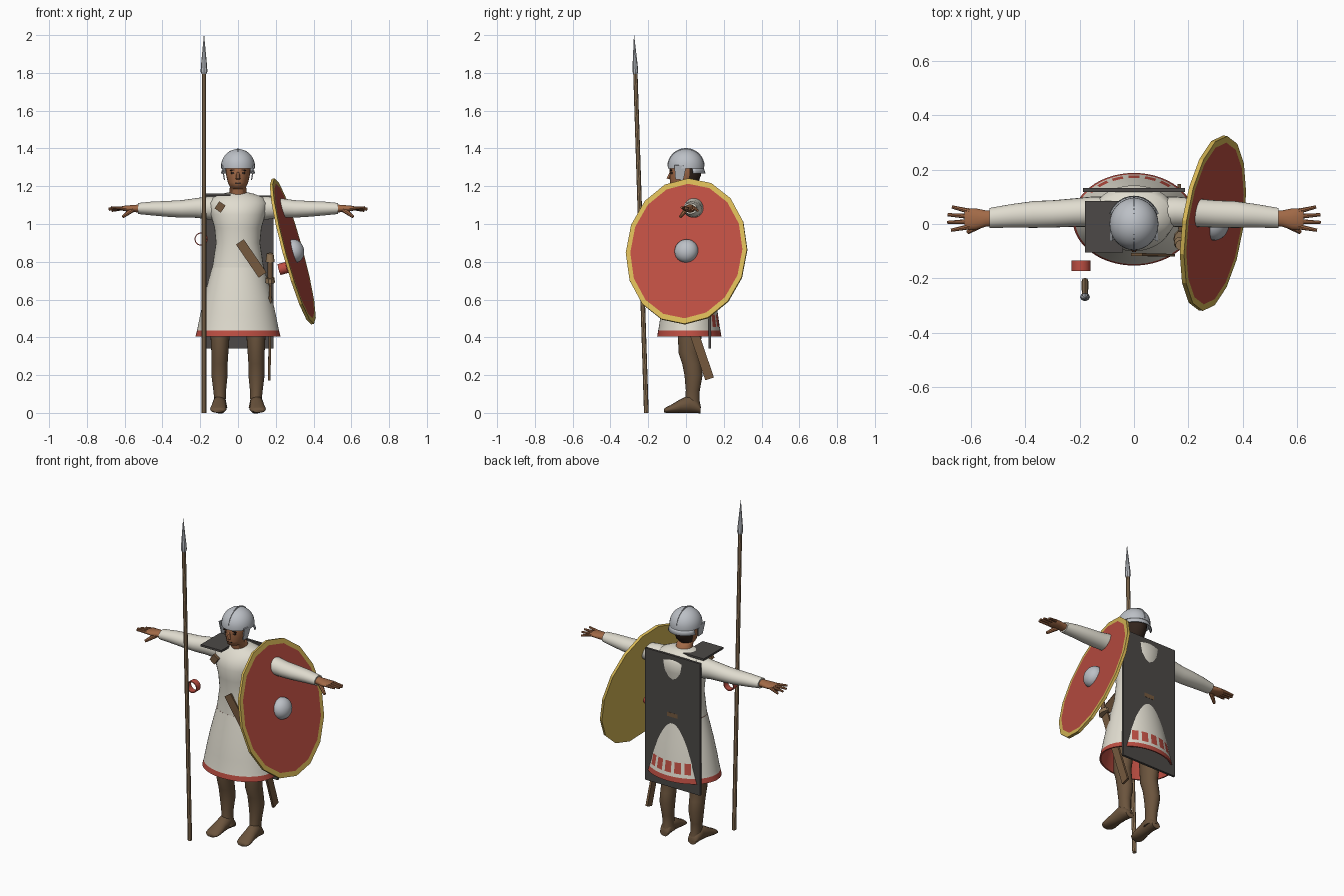
import bpy, bmesh, math
from mathutils import Vector as V

cube = bpy.data.objects.get("Cube")
if cube:
    bpy.data.objects.remove(cube, do_unlink=True)


def make_material(name, code):
    # hex sRGB to linear
    rgb = [int(code[i:i + 2], 16) / 255 for i in (0, 2, 4)]
    lin = [((c + 0.055) / 1.055) ** 2.4 for c in rgb] + [1]
    m = bpy.data.materials.new(name)
    m.use_nodes = True
    m.diffuse_color = lin
    m.node_tree.nodes["Principled BSDF"].inputs["Base Color"].default_value = lin
    return m


linen = make_material("linen", "E0DCCF")
red = make_material("red", "BC4E42")
yellow = make_material("yellow", "D8B856")
skin = make_material("skin", "A26A47")
trousers = make_material("trouser_brown", "6B543D")
leather = make_material("leather", "75593E")
cloth = make_material("dark_cloak", "4C4947")
steel = make_material("steel", "BCC0C6")
wood = make_material("wood", "94795A")
hair = make_material("hair", "33251D")


def finish(name, bm, mats, rule=None, angle=40):
    bmesh.ops.recalc_face_normals(bm, faces=bm.faces)
    mesh = bpy.data.meshes.new(name)
    bm.to_mesh(mesh)
    bm.free()
    ob = bpy.data.objects.new(name, mesh)
    bpy.context.collection.objects.link(ob)
    for m in mats:
        mesh.materials.append(m)
    if rule:
        for p in mesh.polygons:
            p.material_index = rule(p.center, p.normal)
    bpy.ops.object.select_all(action='DESELECT')
    ob.select_set(True)
    bpy.context.view_layer.objects.active = ob
    if angle:
        bpy.ops.object.shade_smooth_by_angle(angle=math.radians(angle))
    return ob


def loft(name, rings, *mats, n=24, caps=True, rule=None, angle=40, turn=0):
    # each ring is centre, half-axis, half-axis
    bm = bmesh.new()
    loops = []
    for c, u, v in rings:
        ts = [2 * math.pi * (i + turn) / n for i in range(n)]
        loops.append([bm.verts.new(V(c) + V(u) * math.cos(t) + V(v) * math.sin(t)) for t in ts])
    for a, b in zip(loops, loops[1:]):
        for i in range(n):
            j = (i + 1) % n
            bm.faces.new((a[i], a[j], b[j], b[i]))
    if caps:
        bm.faces.new(loops[0])
        bm.faces.new(loops[-1])
    else:
        bmesh.ops.remove_doubles(bm, verts=bm.verts, dist=1e-5)
    return finish(name, bm, mats, rule, angle)


def upright(name, rows, *mats, **kw):
    # rows are z, x, y, half-width, half-depth
    return loft(name, [((x, y, z), (a, 0, 0), (0, b, 0)) for z, x, y, a, b in rows], *mats, **kw)


def rod(name, a, b, ra, rb, mat, n=10, flat=1, side=(1, 0, 0)):
    a, b = V(a), V(b)
    d = (b - a).normalized()
    u = (V(side) - d * d.dot(V(side))).normalized()
    w = d.cross(u)
    return loft(name, [(a, u * ra * flat, w * ra), (b, u * rb * flat, w * rb)], mat, n=n,
                turn=0.5 if n == 4 else 0)


def box(name, centre, size, mat, tilt=0):
    # tilt turns the box about the y axis
    bm = bmesh.new()
    bmesh.ops.create_cube(bm, size=1)
    bmesh.ops.scale(bm, vec=size, verts=bm.verts)
    ob = finish(name, bm, [mat], angle=0)
    ob.location = centre
    ob.rotation_euler.y = tilt
    return ob


def band(name, c, axis, u, v, mat):
    # short open ring with wall thickness
    c, h, u, v = V(c), V(axis), V(u), V(v)
    rows = [(c + h * s, u * k, v * k) for s, k in ((-1, 1), (1, 1), (1, .85), (-1, .85), (-1, 1))]
    return loft(name, rows, mat, caps=False)


# Tunic: torso, flared skirt with red hem and lining, belt
upright("tunic_torso", [(.75, 0, .017, .14, .108), (.8, 0, .017, .132, .105), (.9, 0, .015, .117, .1),
                        (.98, 0, .018, .125, .11), (1.05, 0, .02, .145, .12), (1.11, 0, .03, .155, .112),
                        (1.14, 0, .035, .135, .085), (1.16, 0, .03, .085, .06), (1.168, 0, .03, .05, .045)],
        linen, n=32, angle=60)


def skirt_colour(c, nrm):
    lining = c.z > .401 and nrm.z < -.02 or abs(nrm.z) > .9
    blob = .455 < c.z < .52 and c.y > .12 and int((math.atan2(c.y, c.x) + 4) * 9) % 3 > 0
    return 1 if c.z < .435 or lining or blob else 0


outer = [(.77, 0, .0175, .138, .108), (.7, 0, .0175, .157, .121), (.62, 0, .0175, .178, .136),
         (.52, 0, .0175, .2, .152), (.455, 0, .0175, .213, .161), (.435, 0, .0175, .217, .165),
         (.405, 0, .0175, .225, .17)]
upright("tunic_skirt", outer + [(.405, 0, .0175, .216, .162), (.6, 0, .0175, .165, .125)],
        linen, red, n=64, rule=skirt_colour)
box("belt_back", (0, .125, .785), (.07, .016, .025), leather)

# Neck, head with hair at the back, and face
upright("head", [(1.13, 0, .02, .05, .05), (1.185, 0, .01, .045, .05), (1.195, 0, -.02, .042, .058),
                 (1.22, 0, -.01, .054, .075), (1.26, 0, -.003, .063, .083), (1.3, 0, -.002, .067, .085),
                 (1.33, 0, 0, .062, .08)], skin, hair, angle=60,
        rule=lambda c, nrm: 1 if c.y > .01 and c.z > 1.2 else 0)
rod("nose", (0, -.08, 1.275), (0, -.092, 1.238), .007, .013, skin, n=6)
box("mouth", (0, -.08, 1.216), (.03, .008, .006), hair)
for s, side in ((1, "left"), (-1, "right")):
    box(side + "_eye", (s * .026, -.077, 1.27), (.02, .009, .008), hair)
    box(side + "_brow", (s * .027, -.079, 1.285), (.03, .009, .006), hair, s * .12)

# Helmet: dome, ridge, cheek plates, neck guard
dome = [(1.295, 0, 0, .09, .096)]
dome += [(1.305 + .092 * math.sin(t), 0, 0, .09 * math.cos(t), .096 * math.cos(t))
         for t in [math.pi / 2 * i / 9 for i in range(9)]]
upright("helmet_dome", dome + [(1.397, 0, 0, .002, .002)], steel, n=32)
arc = [math.pi * i / 16 for i in range(17)]
bm = bmesh.new()
for s in (-1, 1):
    bm.faces.new([bm.verts.new((s * .003, .099 * math.cos(t), 1.305 + .097 * math.sin(t))) for t in arc])
bmesh.ops.bridge_loops(bm, edges=bm.edges[:])
finish("helmet_ridge", bm, [steel])
for s, side in ((1, "left"), (-1, "right")):
    rod(side + "_cheek_plate", (s * .085, -.03, 1.31), (s * .072, -.035, 1.235), .045, .03, steel,
        n=4, flat=.12)
bm = bmesh.new()
sweep = [math.pi * (.12 + .76 * i / 12) for i in range(13)]
strip = [[bm.verts.new((r * math.cos(t), r * 1.06 * math.sin(t), z)) for t in sweep]
         for r, z in ((.085, 1.305), (.098, 1.268))]
for i in range(12):
    bm.faces.new((strip[0][i], strip[0][i + 1], strip[1][i + 1], strip[1][i]))
guard = finish("helmet_neck_guard", bm, [steel])
guard.modifiers.new("thickness", 'SOLIDIFY').thickness = .005

# Arms, hands, legs and feet
for s, side in ((1, "left"), (-1, "right")):
    arm = [(.08, .04, 1.08, .06, .06), (.15, .045, 1.085, .056, .062), (.22, .042, 1.085, .052, .052),
           (.3, .037, 1.08, .05, .046), (.37, .035, 1.08, .049, .042), (.45, .03, 1.082, .043, .037),
           (.53, .022, 1.082, .037, .029)]
    loft(side + "_sleeve", [((s * x, y, z), (0, a, 0), (0, 0, b)) for x, y, z, a, b in arm], linen, angle=60)
    palm = [(.51, .022, 1.082, .028, .022), (.545, .02, 1.082, .03, .02), (.58, .018, 1.082, .039, .017),
            (.61, .018, 1.083, .04, .013), (.622, .018, 1.083, .034, .008)]
    loft(side + "_palm", [((s * x, y, z), (0, a, 0), (0, 0, b)) for x, y, z, a, b in palm], skin, n=14, angle=60)
    for i, reach in enumerate((.672, .686, .684, .668)):
        y = -.01 + i * .019
        rod(f"{side}_finger_{i + 1}", (s * .605, y, 1.083), (s * reach, y * 1.5 - .008, 1.088 - .006 * i),
            .0095, .006, skin, n=8, side=(0, 1, 0))
    rod(side + "_thumb", (s * .56, 0, 1.075), (s * .61, -.03, 1.038), .014, .008, skin, n=8, side=(0, 1, 0))

    leg = [(.025, .092, .035, .036, .045), (.07, .095, .033, .03, .038), (.12, .097, .036, .034, .037),
           (.2, .098, .04, .043, .048), (.26, .098, .03, .043, .05), (.32, .096, .015, .045, .055),
           (.4, .095, .02, .05, .062), (.6, .085, .02, .06, .07)]
    upright(side + "_leg", [(z, s * x, y, a, b) for z, x, y, a, b in leg], trousers, angle=60)
    foot = [(.078, .028, .018, .022), (.06, .034, .032, .033), (.02, .036, .048, .048), (-.03, .038, .036, .036),
            (-.08, .044, .021, .021), (-.105, .04, .015, .015), (-.116, .026, .012, .01)]
    loft(side + "_foot", [((s * (.095 + (.07 - y) * .06), y, c), (w, 0, 0), (0, 0, h))
                          for y, w, c, h in foot], trousers, n=16, angle=60)

# Dark cloak panel, shoulder fold, brooch and strap
box("cloak_panel", (0, .125, .745), (.375, .014, .81), cloth)
box("shoulder_fold", (-.11, -.01, 1.155), (.14, .19, .012), cloth)
box("brooch", (-.095, -.09, 1.09), (.04, .02, .045), leather, .6)
rod("strap", (.01, -.112, .905), (.13, -.115, .73), .035, .035, leather, n=4, flat=.2, side=(0, 1, 0))

# Sword in its scabbard, hung at the left hip
rod("scabbard", (.17, -.045, .68), (.166, .125, .18), .034, .034, leather, n=4, flat=.28)
rod("sword_guard", (.17, -.055, .69), (.17, -.06, .715), .036, .034, wood, n=10, flat=.7)
rod("sword_grip", (.17, -.06, .71), (.17, -.075, .8), .013, .013, leather)
rod("sword_pommel", (.17, -.07, .8), (.17, -.078, .845), .024, .018, wood)

# Oval shield facing outward: yellow rim and back, red face, round boss, grip
hub, up, across = V((.29, .003, .855)), V((-.105, .01, .385)), V((.045, .321, .01))
out = across.cross(up).normalized()
rows = [(hub + out * d, across * k, up * k) for d, k in ((-.008, .2), (-.008, 1), (.008, 1), (.008, .925), (.008, .2))]
loft("shield", rows, yellow, red, n=16, angle=0,
     rule=lambda c, nrm: 1 if nrm.dot(out) > .9 and ((c - hub).dot(across) / across.length_squared) ** 2
     + ((c - hub).dot(up) / up.length_squared) ** 2 < .85 else 0)
ea, eu = across.normalized(), up.normalized()
curve = [math.pi / 2 * i / 8 for i in range(8)] + [1.55]
loft("shield_boss", [(hub + out * (.008 + .052 * math.sin(t)), ea * .063 * math.cos(t), eu * .063 * math.cos(t))
                     for t in curve], steel)
band("shield_grip", (.24, .01, .765), out * .022, ea * .03, eu * .03, red)

# Loose red arm ring by the right side
band("red_ring", (-.195, -.153, .92), (0, .019, 0), (.035, 0, 0), (0, 0, .035), red)

# Spear leaning slightly forward
foot_end, neck, tip = V((-.18, -.21, 0)), V((-.18, -.268, 1.8)), V((-.18, -.275, 2))
rod("spear_shaft", foot_end, neck, .0125, .0115, wood, n=8)
rows = [(neck.lerp(tip, f), (r, 0, 0), (0, r * .85, 0))
        for f, r in ((-.03, .013), (.04, .018), (.2, .016), (1, .0008))]
loft("spear_head", rows, steel, n=8, angle=30)
